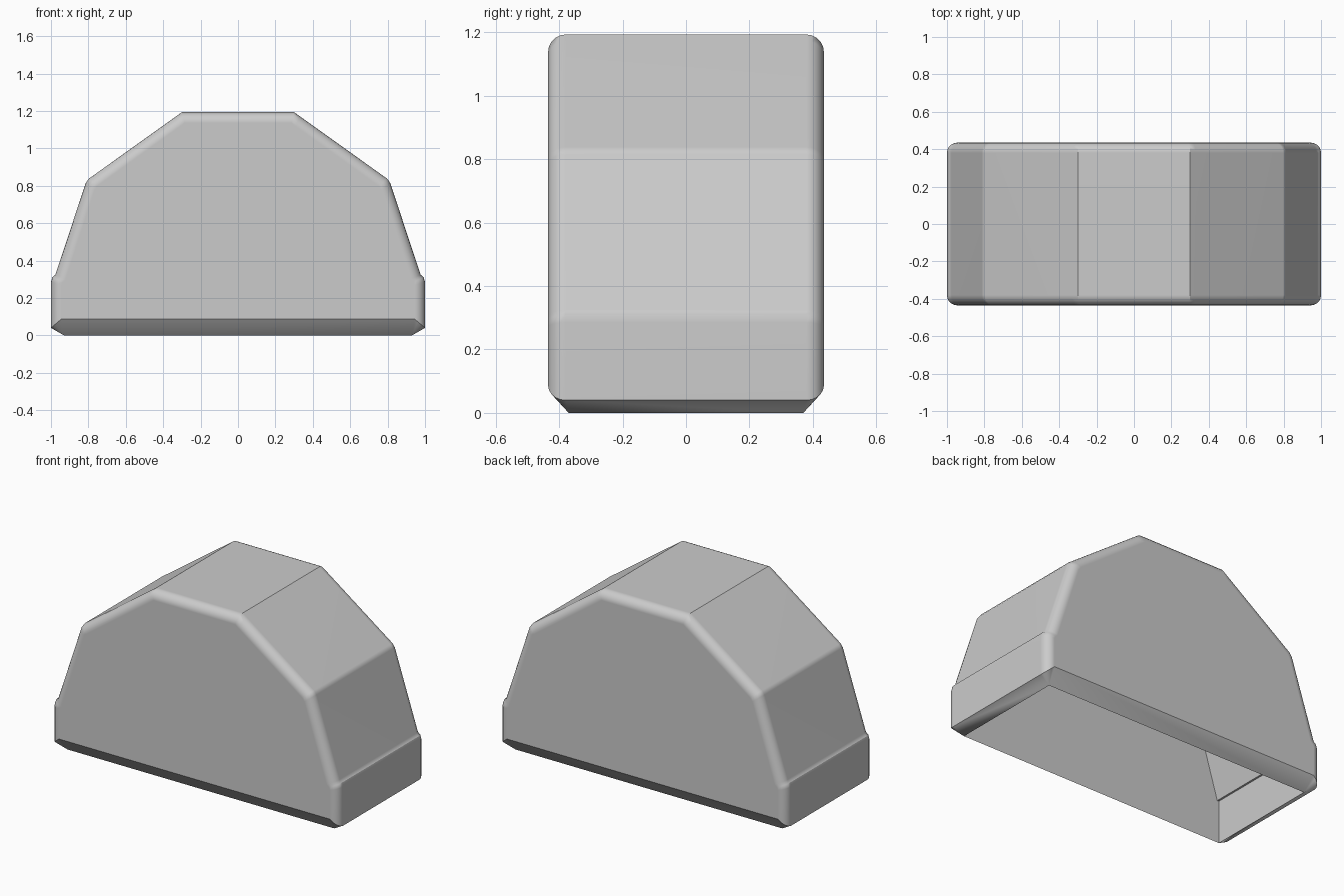
import bpy, bmesh
from math import sin, cos, pi

cube = bpy.data.objects.get("Cube")
if cube:
    bpy.data.objects.remove(cube)

grey = bpy.data.materials.new("light_grey")
grey.use_nodes = True
colour = (0.6, 0.6, 0.6, 1)
grey.diffuse_color = colour
grey.node_tree.nodes["Principled BSDF"].inputs["Base Color"].default_value = colour

HALF_DEPTH, ROUND, STEPS = 0.435, 0.055, 5

# Half outline (x, z) of the cover, and the same outline inset to the flat face
outer = [(1, .04), (1, .285), (.993, .31), (.976, .325),
         (.814, .815), (.797, .838), (.33, 1.172), (.3, 1.193)]
inset = [(.945, .087), (.945, .27), (.938, .285), (.922, .3),
         (.767, .78), (.752, .8), (.31, 1.118), (.285, 1.137)]
# Half outline of the hollow inside
cavity = [(.93, 0), (.93, .27), (.918, .27), (.76, .795), (.29, 1.13)]
CAVITY_DEPTH = 0.37


def mirrored(half):
    return half + [(-x, z) for x, z in reversed(half)]


def ring(bm, half, y):
    return [bm.verts.new((x, y, z)) for x, z in mirrored(half)]


def bridge(bm, a, b):
    for i in range(len(a) - 1):
        bm.faces.new((a[i], a[i + 1], b[i + 1], b[i]))


bm = bmesh.new()

# Outer skin: outlines swept front to back, with rounded front and back rims
quarter = [(1 - cos(i * pi / 2 / STEPS), sin(i * pi / 2 / STEPS)) for i in range(STEPS + 1)]
sections = [(HALF_DEPTH - ROUND + ROUND * s, c) for c, s in quarter]
sections = [(-y, c) for y, c in reversed(sections)] + sections
skin = []
for y, c in sections:
    half = [(a[0] + (b[0] - a[0]) * c, a[1] + (b[1] - a[1]) * c) for a, b in zip(outer, inset)]
    skin.append(ring(bm, half, y))
for a, b in zip(skin, skin[1:]):
    bridge(bm, a, b)
bm.faces.new(skin[0])
bm.faces.new(skin[-1])

# Hollow inside, open at the bottom
front = ring(bm, cavity, -CAVITY_DEPTH)
back = ring(bm, cavity, CAVITY_DEPTH)
bridge(bm, front, back)
bm.faces.new(front)
bm.faces.new(back)

# Chamfered foot joining the skin to the mouth of the hollow
for end in (0, -1):
    for rim, sec in ((front, skin[:STEPS + 1]), (back, skin[STEPS + 1:])):
        for a, b in zip(sec, sec[1:]):
            bm.faces.new((a[end], b[end], rim[end]))
    bm.faces.new((skin[STEPS][end], skin[STEPS + 1][end], back[end], front[end]))
for rim, sec in ((front, skin[0]), (back, skin[-1])):
    bm.faces.new((sec[0], sec[-1], rim[-1], rim[0]))

bmesh.ops.recalc_face_normals(bm, faces=bm.faces[:])
mesh = bpy.data.meshes.new("cover_shell")
bm.to_mesh(mesh)
bm.free()
mesh.materials.append(grey)
shell = bpy.data.objects.new("cover_shell", mesh)
bpy.context.collection.objects.link(shell)

# Smooth rounded rims, crisp creases and flat large faces
bpy.ops.object.select_all(action="DESELECT")
bpy.context.view_layer.objects.active = shell
shell.select_set(True)
bpy.ops.object.shade_smooth_by_angle(angle=pi / 6)
weighted = shell.modifiers.new("weighted_normals", "WEIGHTED_NORMAL")
weighted.keep_sharp = True
